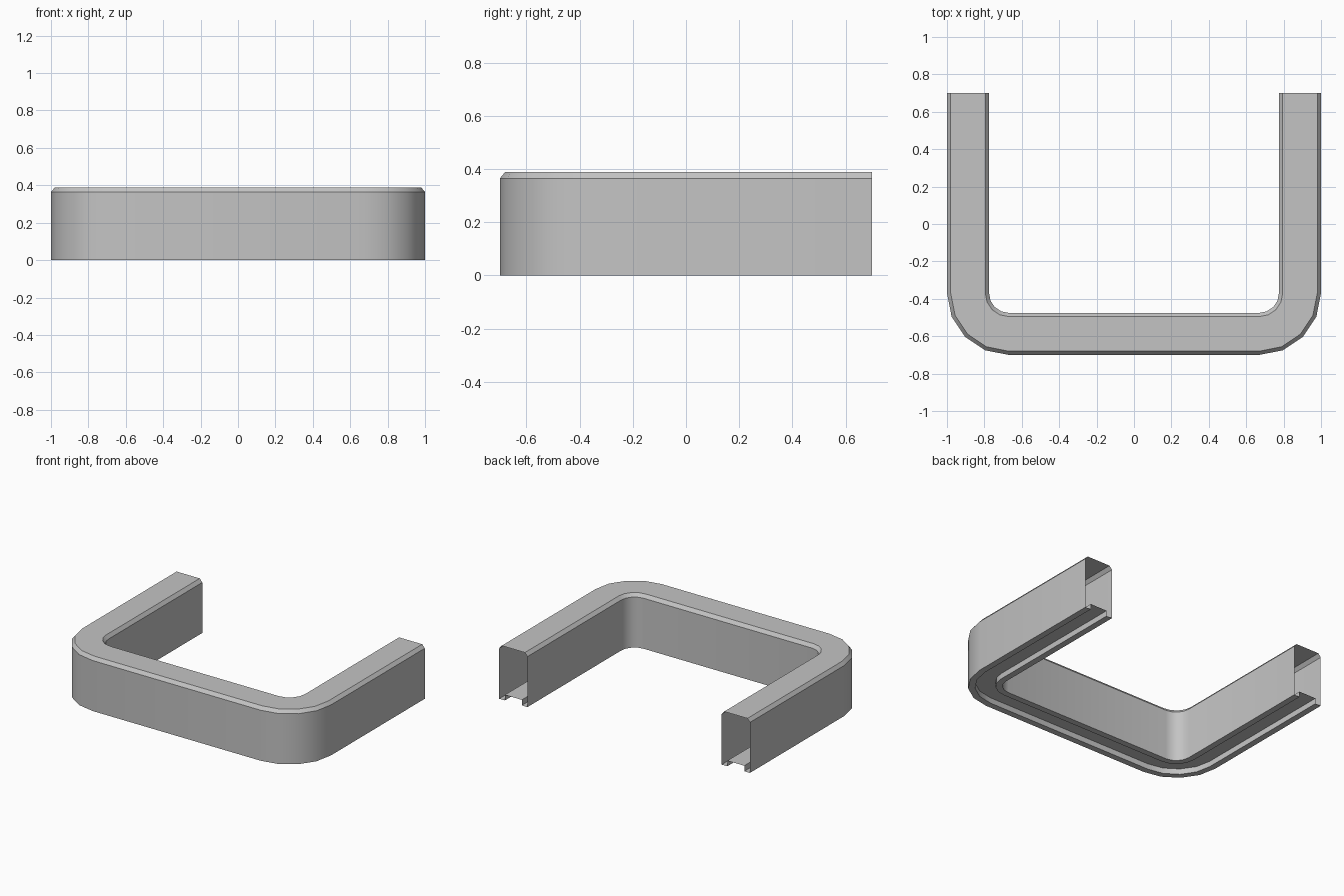
import bpy, bmesh, math

cube = bpy.data.objects.get("Cube")
if cube:
    bpy.data.objects.remove(cube, do_unlink=True)

# Single grey finish
grey = bpy.data.materials.new("Light grey")
grey.use_nodes = True
colour = (0.55, 0.55, 0.55, 1)
grey.diffuse_color = colour
grey.node_tree.nodes["Principled BSDF"].inputs["Base Color"].default_value = colour

# Channel dimensions
WIDTH, HEIGHT, CHAMFER = 0.225, 0.388, 0.024
FLANGE, RECESS = 0.045, 0.04
OUTER_RADIUS, STEPS = 0.33, 4
HALF_X, HALF_Y = 1.0, 0.7

# Closed section as (distance in from the outer wall, height):
# chamfered top, recessed strip along the underside
section = [
    (0, 0), (0, HEIGHT - CHAMFER), (0.02, HEIGHT),
    (WIDTH - 0.02, HEIGHT), (WIDTH, HEIGHT - CHAMFER), (WIDTH, 0),
    (WIDTH - FLANGE, 0), (WIDTH - FLANGE, RECESS),
    (FLANGE, RECESS), (FLANGE, 0),
]

# Outer path stations: position plus outward direction, left half then mirrored
cx, cy = HALF_X - OUTER_RADIUS, -HALF_Y + OUTER_RADIUS
half = [(HALF_X, HALF_Y, 1, 0)]
for i in range(STEPS + 1):
    a = -math.pi / 2 * i / STEPS
    nx, ny = math.cos(a), math.sin(a)
    half.append((cx + OUTER_RADIUS * nx, cy + OUTER_RADIUS * ny, nx, ny))
stations = half + [(-x, y, -nx, ny) for x, y, nx, ny in reversed(half)]

# Sweep the section round the path, leaving both ends open
bm = bmesh.new()
rings = [[bm.verts.new((x - nx * d, y - ny * d, z)) for d, z in section]
         for x, y, nx, ny in stations]
count = len(section)
for a, b in zip(rings, rings[1:]):
    for i in range(count):
        j = (i + 1) % count
        bm.faces.new((a[i], a[j], b[j], b[i]))

# Make the outer wall face outward
bm.normal_update()
bm.faces.ensure_lookup_table()
if bm.faces[0].normal.x < 0:
    bmesh.ops.reverse_faces(bm, faces=bm.faces[:])

mesh = bpy.data.meshes.new("u_shaped_channel")
bm.to_mesh(mesh)
bm.free()
mesh.materials.append(grey)
channel = bpy.data.objects.new("u_shaped_channel", mesh)
bpy.context.collection.objects.link(channel)

# Smooth bends with crisp lengthwise edges
bpy.ops.object.select_all(action="DESELECT")
channel.select_set(True)
bpy.context.view_layer.objects.active = channel
bpy.ops.object.shade_smooth_by_angle(angle=math.radians(30))
